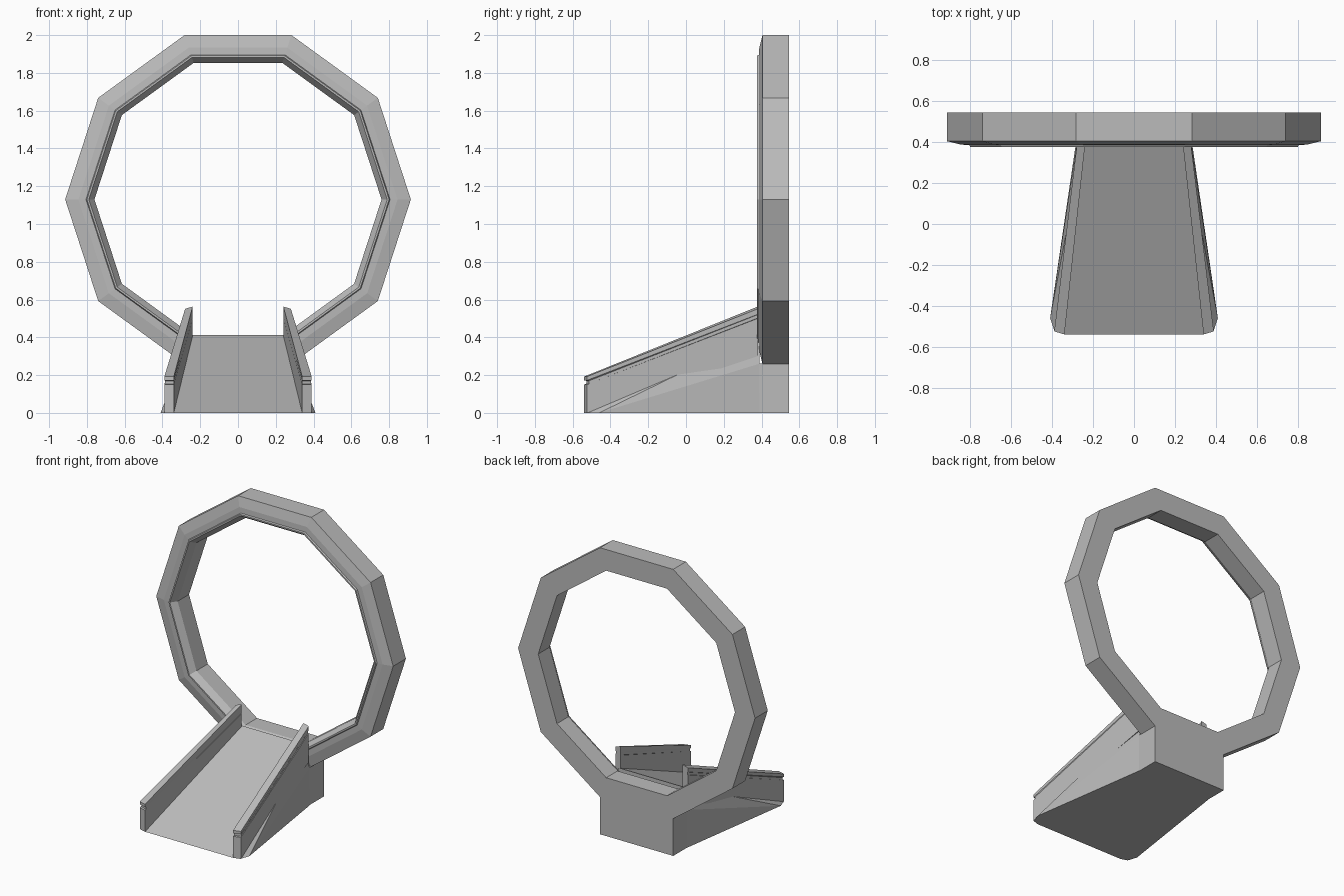
import bpy, bmesh
from math import cos, sin, radians

if "Cube" in bpy.data.objects:
    bpy.data.objects.remove(bpy.data.objects["Cube"])

GREY = (0.5, 0.5, 0.5, 1)
mat = bpy.data.materials.new("stone grey")
mat.use_nodes = True
mat.diffuse_color = GREY
mat.node_tree.nodes["Principled BSDF"].inputs["Base Color"].default_value = GREY


def finish(name, bm):
    bmesh.ops.recalc_face_normals(bm, faces=bm.faces)
    mesh = bpy.data.meshes.new(name)
    bm.to_mesh(mesh)
    bm.free()
    mesh.materials.append(mat)
    obj = bpy.data.objects.new(name, mesh)
    bpy.context.collection.objects.link(obj)
    return obj


def bridge(bm, a, b):
    for i in range(len(a)):
        j = (i + 1) % len(a)
        bm.faces.new((a[i], a[j], b[j], b[i]))


def hull(name, points):
    """Convex solid from right-hand points mirrored across x = 0."""
    bm = bmesh.new()
    for x, y, z in points:
        for s in (-1, 1):
            bm.verts.new((s * x, y, z))
    bmesh.ops.convex_hull(bm, input=bm.verts)
    bmesh.ops.dissolve_limit(bm, angle_limit=radians(1), verts=bm.verts, edges=bm.edges)
    return finish(name, bm)


# Ten-sided ring: (radius, y) section swept around its centre
def ring():
    section = [(0.915, 0.545), (0.915, 0.405), (0.845, 0.388), (0.805, 0.386),
               (0.80, 0.376), (0.79, 0.376), (0.76, 0.42), (0.76, 0.545)]
    bm = bmesh.new()
    loops = []
    for k in range(10):
        a = radians(36 * k)
        loops.append([bm.verts.new((r * cos(a), y, 1.13 + r * sin(a))) for r, y in section])
    for k in range(10):
        bridge(bm, loops[k], loops[(k + 1) % 10])
    finish("ring", bm)


# Side rail: stacked layers with a shallow groove below the cap
def rail(name, s):
    plan = [(0.34, -0.54), (0.39, -0.525), (0.28, 0.38), (0.24, 0.38)]
    # front height, back height, outer inset, front inset
    layers = [(0, 0.30, 0, 0), (0.15, 0.50, 0, 0), (0.152, 0.502, 0.004, 0.012),
              (0.17, 0.52, 0.004, 0.012), (0.172, 0.522, 0, 0), (0.192, 0.563, 0, 0)]
    bm = bmesh.new()
    loops = []
    for front, back, side, end in layers:
        loop = []
        for i, (x, y) in enumerate(plan):
            z = front if y < 0 else back
            if i in (1, 2):
                x -= side
            if y < 0:
                y += end
            if i == 2 and back > 0.55:
                z -= 0.012
            loop.append(bm.verts.new((s * x, y, z)))
        loops.append(loop)
    for a, b in zip(loops, loops[1:]):
        bridge(bm, a, b)
    bm.faces.new(loops[0])
    bm.faces.new(loops[-1])
    finish(name, bm)


ring()
rail("left_rail", 1)
rail("right_rail", -1)

# Sloping ramp with flared, clipped front corners
hull("ramp", [(0.34, -0.54, 0), (0.39, -0.52, 0), (0.41, -0.46, 0),
              (0.285, 0.388, 0), (0.28, 0.388, 0.26), (0.25, 0.388, 0.413)])

# Block carrying the ring
hull("ring_base", [(0.283, y, z) for y in (0.386, 0.545) for z in (0, 0.262)])
